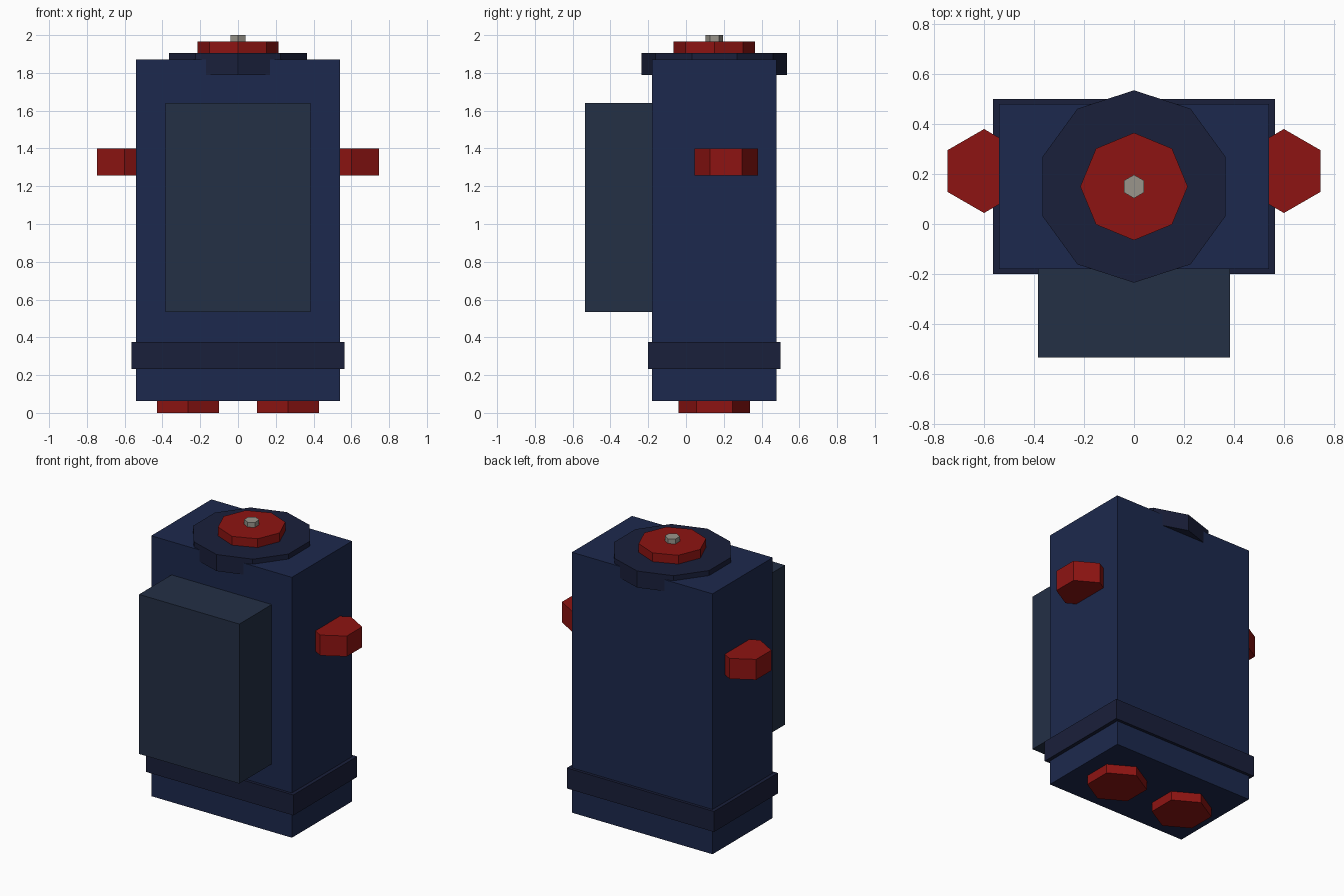
import bpy

if "Cube" in bpy.data.objects:
    bpy.data.objects.remove(bpy.data.objects["Cube"])


def material(name, rgb):
    m = bpy.data.materials.new(name)
    m.diffuse_color = (*rgb, 1)
    m.use_nodes = True
    m.node_tree.nodes["Principled BSDF"].inputs["Base Color"].default_value = m.diffuse_color
    return m


NAVY = material("navy", (0.012, 0.022, 0.075))
DARK = material("dark_navy", (0.010, 0.014, 0.043))
SLATE = material("slate", (0.017, 0.029, 0.060))
RED = material("red", (0.27, 0.007, 0.006))
STEEL = material("steel", (0.32, 0.30, 0.26))


def finish(name, mat):
    ob = bpy.context.object
    ob.name = name
    ob.data.materials.append(mat)
    return ob


def box(name, half_x, y, z, mat):
    """Box centred on x, spanning the given y and z ranges."""
    bpy.ops.mesh.primitive_cube_add(size=1, location=(0, sum(y) / 2, sum(z) / 2))
    bpy.context.object.scale = (half_x * 2, y[1] - y[0], z[1] - z[0])
    bpy.ops.object.transform_apply(location=False, rotation=False, scale=True)
    return finish(name, mat)


def prism(name, sides, radius, x, y, z, mat):
    """Upright regular prism with one corner pointing to +y."""
    bpy.ops.mesh.primitive_cylinder_add(vertices=sides, radius=radius,
                                        depth=z[1] - z[0],
                                        location=(x, y, sum(z) / 2))
    return finish(name, mat)


# Torso, belt and front pack
box("body", 0.54, (-0.18, 0.48), (0.063, 1.87), NAVY)
box("belt", 0.565, (-0.20, 0.50), (0.232, 0.374), DARK)
box("front_pack", 0.385, (-0.535, -0.17), (0.533, 1.64), SLATE)

# Hands and feet
for side, s in (("left", -1), ("right", 1)):
    prism(side + "_hand", 6, 0.168, s * 0.60, 0.212, (1.258, 1.40), RED)
    prism(side + "_foot", 6, 0.19, s * 0.265, 0.15, (0, 0.065), RED)

# Stacked cap on top
prism("cap_brim", 10, 0.385, 0, 0.15, (1.79, 1.905), DARK)
prism("cap_disc", 8, 0.215, 0, 0.15, (1.90, 1.966), RED)
prism("cap_knob", 6, 0.047, 0, 0.15, (1.96, 2.0), STEEL)
